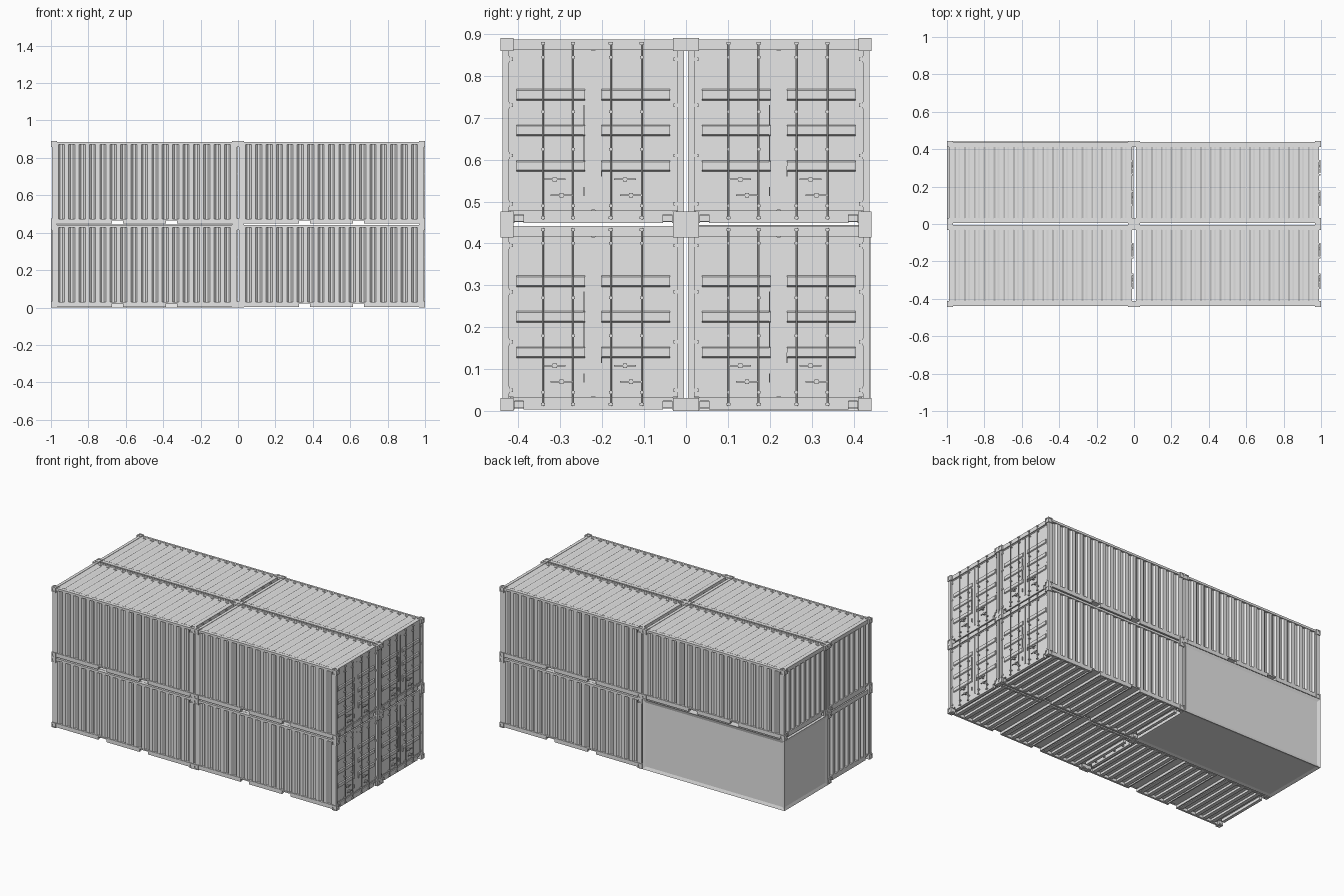
import bpy, bmesh
from mathutils import Matrix, Vector

if "Cube" in bpy.data.objects:
    bpy.data.objects.remove(bpy.data.objects["Cube"])

L, W, H = 0.5, 0.2215, 0.445     # half length, half width, full height
E = 0.005                        # setback of the frame behind the castings
C = 0.031                        # casting size

steel = bpy.data.materials.new("plain_grey")
steel.use_nodes = True
grey = (0.8, 0.8, 0.8, 1)
steel.diffuse_color = grey
steel.node_tree.nodes["Principled BSDF"].inputs["Base Color"].default_value = grey


def box(bm, x0, x1, y0, y1, z0, z1):
    size = Vector((x1 - x0, y1 - y0, z1 - z0))
    mid = Vector((x0 + x1, y0 + y1, z0 + z1)) / 2
    bmesh.ops.create_cube(bm, size=1, matrix=Matrix.Translation(mid) @ Matrix.Diagonal(size).to_4x4())


def rod(bm, centre, axis, radius, length, sides=8):
    turn = Vector(axis).to_track_quat('Z', 'Y').to_matrix().to_4x4()
    bmesh.ops.create_cone(bm, cap_ends=True, segments=sides, radius1=radius, radius2=radius,
                          depth=length, matrix=Matrix.Translation(centre) @ turn)


def prism(bm, outline, place, a, b):
    """Extrude a 2D outline from a to b; place maps (u, v, t) to xyz."""
    rings = [[bm.verts.new(place(u, v, t)) for u, v in outline] for t in (a, b)]
    n = len(outline)
    for ring in rings:
        bm.faces.new(ring)
    for i in range(n):
        j = (i + 1) % n
        bm.faces.new((rings[0][i], rings[0][j], rings[1][j], rings[1][i]))


def corrugated(u0, u1, ribs, outer, depth):
    """Trapezoid corrugation closed by a straight back."""
    p = (u1 - u0) / ribs
    pts = [(u0, outer)]
    for i in range(ribs):
        s = u0 + i * p
        pts += [(s + .2 * p, outer), (s + .38 * p, outer - depth),
                (s + .62 * p, outer - depth), (s + .8 * p, outer)]
    return pts + [(u1, outer), (u1, outer - depth - .006), (u0, outer - depth - .006)]


def mesh_from(name, bm):
    bmesh.ops.recalc_face_normals(bm, faces=bm.faces[:])
    me = bpy.data.meshes.new(name)
    bm.to_mesh(me)
    bm.free()
    me.materials.append(steel)
    return me


def add(name, me, loc=(0, 0, 0)):
    ob = bpy.data.objects.new(name, me)
    ob.location = loc
    bpy.context.scene.collection.objects.link(ob)
    return ob


parts = {}
SIDES = (-1, 1)


def span(s, a, b):
    return sorted((s * a, s * b))


# Corner castings with a round recess on each outer face
bm, cut = bmesh.new(), bmesh.new()
for sx in SIDES:
    for sy in SIDES:
        for z0 in (0, H - C):
            box(bm, *span(sx, L - C, L), *span(sy, W - C, W), z0, z0 + C)
            cx, cy, cz = sx * (L - C / 2), sy * (W - C / 2), z0 + C / 2
            rod(cut, (sx * L, cy, cz), (1, 0, 0), .011, .007, 16)
            rod(cut, (cx, sy * W, cz), (0, 1, 0), .011, .007, 16)
            rod(cut, (cx, cy, H if z0 else 0), (0, 0, 1), .009, .007, 16)
solid, cutter = add("casting_blank", mesh_from("casting_blank", bm)), add("cutter", mesh_from("cutter", cut))
cutter.hide_render = True
mod = solid.modifiers.new("holes", 'BOOLEAN')
mod.operation, mod.object = 'DIFFERENCE', cutter
graph = bpy.context.evaluated_depsgraph_get()
parts["corner_castings"] = bpy.data.meshes.new_from_object(solid.evaluated_get(graph))
for ob in (solid, cutter):
    bpy.data.objects.remove(ob)

# Corner posts
bm = bmesh.new()
for sx in SIDES:
    for sy in SIDES:
        box(bm, *span(sx, L - .028, L - .006), *span(sy, W - .02, W - E), C, H - C)
parts["corner_posts"] = mesh_from("corner_posts", bm)

# Top rails and headers
bm = bmesh.new()
for s in SIDES:
    box(bm, C - L, L - C, *span(s, W - .018, W - E), H - .018, H - .004)
    box(bm, *span(s, L - .03, L - .011), C - W, W - C, H - .028, H - .003)
parts["top_rails"] = mesh_from("top_rails", bm)


# Bottom rails with fork pockets, end sills with lashing notches
def notched(half, notches, z0, z1, depth):
    pts = [(-half, z1), (-half, z0)]
    for a, b in notches:
        pts += [(a, z0), (a, depth), (b, depth), (b, z0)]
    return pts + [(half, z0), (half, z1)]


bm = bmesh.new()
rail = notched(L - C, [(-.175, -.115), (.115, .175)], .004, .029, .021)
sill = notched(W - C, [(-.188, -.166), (.166, .188)], .004, .034, .024)
for s in SIDES:
    prism(bm, rail, lambda u, v, t: (u, t, v), *span(s, W - .018, W - E))
    prism(bm, sill, lambda u, v, t: (t, u, v), *span(s, L - .03, L - .011))
parts["bottom_rails"] = mesh_from("bottom_rails", bm)

# Corrugated side walls, closed end and roof
bm = bmesh.new()
wave = corrugated(.028 - L, L - .028, 17, W - .008, .010)
for s in SIDES:
    prism(bm, wave, lambda u, v, t: (u, s * v, t), .025, H - .014)
parts["side_walls"] = mesh_from("side_walls", bm)

bm = bmesh.new()
prism(bm, corrugated(.019 - W, W - .019, 8, L - .010, .016),
      lambda u, v, t: (-v, u, t), .032, H - .026)
parts["end_wall"] = mesh_from("end_wall", bm)

bm = bmesh.new()
prism(bm, corrugated(.029 - L, L - .029, 18, H - .005, .006),
      lambda u, v, t: (u, t, v), .030 - W, W - .030)
for s in SIDES:
    box(bm, .029 - L, L - .029, *span(s, W - .031, W - .017), H - .017, H - .006)
parts["roof"] = mesh_from("roof", bm)

# Floor on cross members, leaving the fork tunnels open
bm = bmesh.new()
box(bm, .028 - L, L - .028, .017 - W, W - .017, .022, .028)
for i in range(16):
    x = -.435 + i * .058
    if not .105 < abs(x) < .185:
        box(bm, x - .012, x + .012, .018 - W, W - .018, .008, .023)
for s in SIDES:
    for x in (.110, .180):
        box(bm, *span(s, x - .004, x + .004), .018 - W, W - .018, .006, .023)
parts["floor"] = mesh_from("floor", bm)

# Door leaves with raised horizontal ribs and a centre gasket
DX = L - .017
bm = bmesh.new()
for s in SIDES:
    box(bm, DX - .012, DX, *span(s, .004, W - .019), .033, H - .027)
    for z in (.14, .225, .31):
        rib = [(DX - .001, z - .014), (DX + .006, z - .010), (DX + .006, z + .010), (DX - .001, z + .014)]
        prism(bm, rib, lambda u, v, t: (u, t, v), *span(s, .020, .183))
    # raised leaf borders
    box(bm, DX - .001, DX + .002, *span(s, W - .026, W - .022), .037, H - .031)
    for z in (.037, H - .035):
        box(bm, DX - .001, DX + .002, *span(s, .005, W - .026), z, z + .004)
box(bm, DX - .014, DX + .001, -.004, .004, .035, H - .029)
box(bm, DX, DX + .003, -.003, .001, .035, H - .029)
parts["doors"] = mesh_from("doors", bm)

# Hinges
bm = bmesh.new()
for s in SIDES:
    for z in (.05, .165, .285, .395):
        box(bm, DX - .002, DX + .005, *span(s, W - .030, W - .014), z - .004, z + .004)
        rod(bm, (DX + .006, s * (W - .019), z), (0, 0, 1), .003, .016)
parts["hinges"] = mesh_from("hinges", bm)

# Locking rods with cams and guides
RX = L - .006
bm = bmesh.new()
for y in (-.12, -.048, .042, .116):
    rod(bm, (RX, y, H / 2 + .002), (0, 0, 1), .0025, .424)
    for z in (.016, H - .012):
        box(bm, RX - .006, RX + .004, y - .005, y + .005, z - .003, z + .003)
    for z in (.045, .18, .27, .40):
        box(bm, DX - .001, RX + .003, y - .004, y + .004, z - .003, z + .003)
parts["lock_rods"] = mesh_from("lock_rods", bm)

# Handles with their hubs and retainers
bm = bmesh.new()
for y, z in ((-.092, .108), (.076, .108), (-.076, .07), (.09, .07)):
    box(bm, RX - .001, RX + .003, y - .026, y + .026, z - .002, z + .002)
    box(bm, DX - .001, RX + .004, y - .005, y + .005, z - .005, z + .005)
for y, z0, z1 in ((-.022, .13, .285), (-.022, .068, .09), (.020, .115, .14)):
    box(bm, DX - .001, DX + .007, y - .001, y + .001, z0, z1)
parts["handles"] = mesh_from("handles", bm)

# Stack: two along, two across, two high; one is a plain framed box
n = 0
for z in (0, H):
    for sy in SIDES:
        for sx in SIDES:
            if z == 0 and sy == 1 and sx == -1:
                bm = bmesh.new()
                box(bm, -2 * L, -.003, .005, 2 * W - .002, 0, H - .001)
                bmesh.ops.inset_individual(bm, faces=bm.faces[:], thickness=.027, depth=-.006)
                add("plain_container", mesh_from("plain_container", bm))
                continue
            n += 1
            for name, me in parts.items():
                add(f"{name}_{n}", me, (sx * L, sy * W, z))
